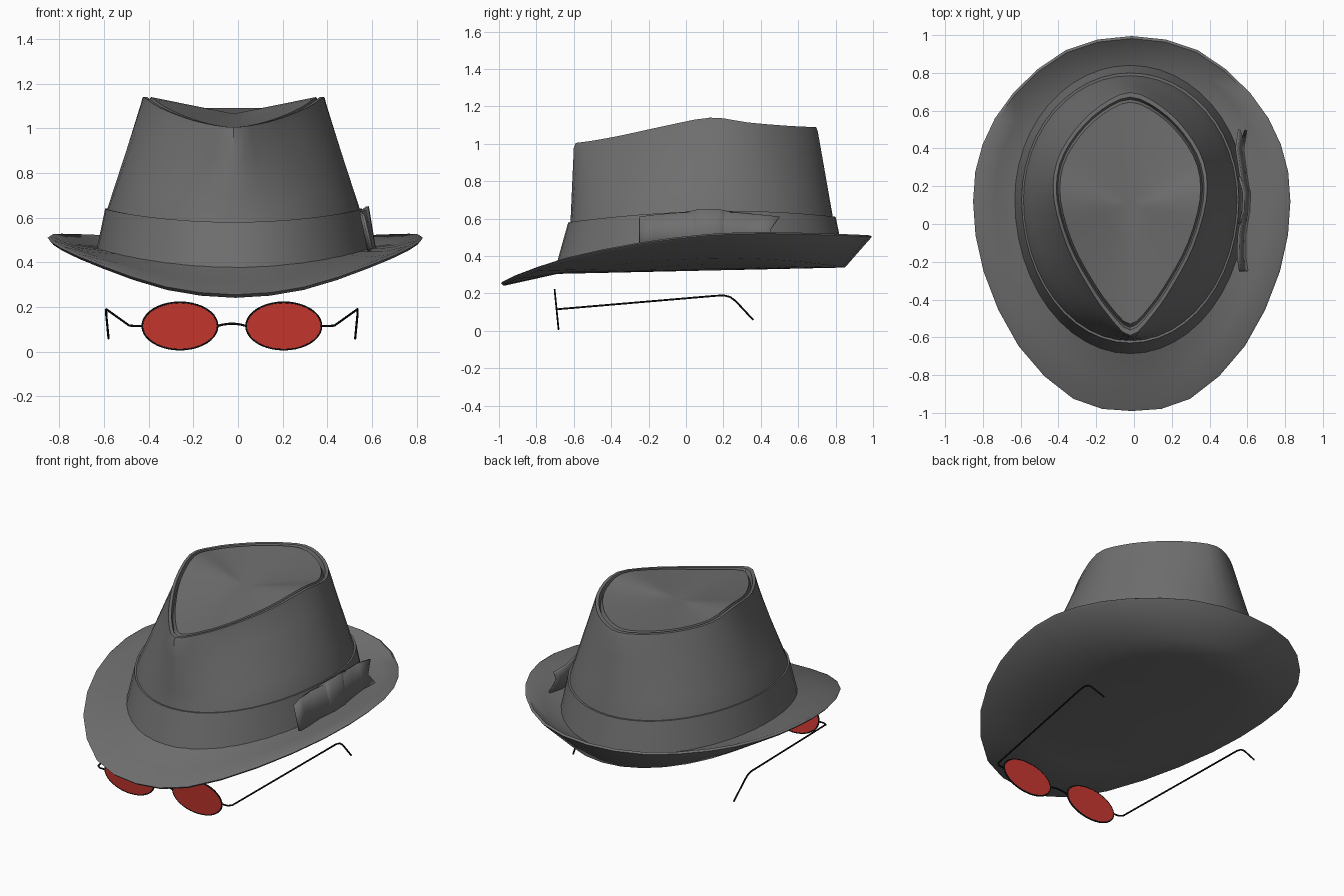
import bpy, bmesh, math
from mathutils import Vector

if "Cube" in bpy.data.objects:
    bpy.data.objects.remove(bpy.data.objects["Cube"])


def material(name, color):
    m = bpy.data.materials.new(name)
    m.diffuse_color = (*color, 1)
    m.use_nodes = True
    m.node_tree.nodes["Principled BSDF"].inputs["Base Color"].default_value = m.diffuse_color
    return m


FELT = material("dark_felt", (0.16, 0.16, 0.16))
BLACK = material("black_wire", (0.01, 0.01, 0.01))
RED = material("red_glass", (0.6, 0.04, 0.03))


def finish(ob, mat, angle=40):
    ob.data.materials.append(mat)
    bpy.ops.object.select_all(action='DESELECT')
    bpy.context.view_layer.objects.active = ob
    ob.select_set(True)
    bpy.ops.object.shade_smooth_by_angle(angle=math.radians(angle))
    return ob


def loft(name, rings, mat, closed=True, angle=40):
    """Skin a list of point rings; a one-point ring closes with a fan."""
    bm = bmesh.new()
    rows = [[bm.verts.new(p) for p in r] for r in rings]
    for a, b in zip(rows, rows[1:]):
        n = max(len(a), len(b))
        for i in range(n if closed else n - 1):
            j = (i + 1) % n
            if len(a) == 1:
                bm.faces.new((a[0], b[j], b[i]))
            elif len(b) == 1:
                bm.faces.new((a[i], a[j], b[0]))
            else:
                bm.faces.new((a[i], a[j], b[j], b[i]))
    bmesh.ops.recalc_face_normals(bm, faces=bm.faces[:])
    me = bpy.data.meshes.new(name)
    bm.to_mesh(me)
    bm.free()
    ob = bpy.data.objects.new(name, me)
    bpy.context.collection.objects.link(ob)
    return finish(ob, mat, angle)


def smooth_loop(half, sub, cx):
    """Mirror a front-to-back half outline and round it with a closed spline."""
    p = [Vector(v) for v in half]
    p += [Vector((-v.x, v.y, v.z)) for v in p[-2:0:-1]]
    n, out = len(p), []
    for i in range(n):
        a, b, c, d = (p[(i + k) % n] for k in (-1, 0, 1, 2))
        for k in range(sub):
            t = k / sub
            q = 0.5 * (2 * b + (c - a) * t + (2 * a - 5 * b + 4 * c - d) * t * t
                       + (3 * b - a - 3 * c + d) * t ** 3)
            out.append(q + Vector((cx, 0, 0)))
    return out


def egg(n, rx, front, back, zf, cx=-0.02, cy=0.13):
    """Egg-shaped ring starting at the front; zf(x, y, angle) gives the height."""
    out = []
    for i in range(n):
        t = 2 * math.pi * i / n
        ry = cy - front if math.cos(t) > 0 else back - cy
        x, y = rx * math.sin(t), cy - ry * math.cos(t)
        out.append(Vector((x + cx, y, zf(x, y, t))))
    return out


def scaled(ring, s, dz=0.0, cy=0.1, cx=-0.02):
    return [Vector((cx + (p.x - cx) * s, cy + (p.y - cy) * s, p.z + dz)) for p in ring]


def mix(a, b, t, dz=0.0):
    return [p.lerp(q, t) + Vector((0, 0, dz)) for p, q in zip(a, b)]


def under(x, y, t=0):
    return 0.32 + 0.022 * y + 0.17 * x * x


def brim_top(x, y, t=0):
    return under(x, y) + 0.08


def band_top(x, y, t):
    return 0.595 - 0.015 * math.cos(t) + 0.045 * math.sin(t) ** 2


# Brim: boat-shaped closed underside, curled edge, sloping upper face
rim = smooth_loop([(0, -.99, .255), (.31, -.925, .29), (.60, -.645, .385),
                   (.785, -.25, .465), (.84, .12, .51), (.79, .42, .52),
                   (.63, .69, .515), (.35, .92, .507), (0, .995, .503)], 2, -0.012)
n = len(rim)
low = [egg(n, .62 * s, .13 - .82 * s, .13 + .72 * s, under) for s in (.35, .7, 1)]
top = egg(n, .60, -.67, .83, brim_top)
loft("brim", [[Vector((-.02, .13, .323))], *low, scaled(rim, .985, -.014),
              scaled(rim, 1.0), scaled(rim, .985, .008), mix(rim, top, .5, -.008), top],
     FELT, angle=60)

# Crown: egg base lofted to a teardrop top with a grooved, dished panel
tip = smooth_loop([(0, -.60, 1.005), (.12, -.49, 1.02), (.23, -.33, 1.05),
                   (.34, -.12, 1.095), (.41, .13, 1.14), (.395, .33, 1.115),
                   (.30, .50, 1.10), (.16, .635, 1.092), (0, .705, 1.09)], 3, -0.02)
n = len(tip)
foot = egg(n, .60, -.67, .82, lambda x, y, t: brim_top(x, y) - .03)
waist = egg(n, .565, -.618, .785, band_top)
shoulder = scaled(tip, 1.0, -.025)
panel = [[p.lerp(Vector((p.x, p.y, 1.065)), 1 - s / .9) for p in scaled(tip, s)]
         for s in (.9, .65, .35)]
loft("crown", [foot, waist, *[mix(waist, shoulder, k / 4) for k in (1, 2, 3)], shoulder,
               scaled(tip, .985), scaled(tip, .945), scaled(tip, .925, -.03),
               scaled(tip, .905, -.01), *panel, [Vector((-.02, .1, 1.065))]], FELT)

# Hat band around the foot of the crown
band_low = egg(n, .615, -.69, .845, lambda x, y, t: brim_top(x, y) - .02)
band_high = egg(n, .575, -.63, .80, band_top)
loft("hat_band", [band_low, band_high, scaled(band_high, .97, -.002)], FELT)


# Ribbon bow on the right side
def ribbon(name, profile, notch):
    rows = []
    for f in (0, .5, 1):
        row = [Vector((x + .018 - .036 * f, y, lo + (hi - lo) * f)) for y, x, lo, hi in profile]
        if f == .5:
            row[-1].y -= notch
        rows.append(row)
    ob = loft(name, rows, FELT, closed=False)
    mod = ob.modifiers.new("thickness", 'SOLIDIFY')
    mod.thickness = 0.012
    mod.offset = 0


ribbon("bow", [(-.25, .58, .46, .61), (-.17, .568, .45, .62), (-.06, .572, .44, .63),
               (.05, .59, .44, .635), (.2, .59, .44, .635), (.3, .575, .44, .63),
               (.4, .56, .46, .62), (.5, .575, .47, .61)], .05)
ribbon("bow_knot", [(.0, .575, .44, .635), (.07, .596, .435, .65),
                    (.17, .598, .435, .65), (.25, .575, .44, .635)], 0)


# Glasses: tilted oval lenses, wire rims, bridge and temples
def wire(name, pts, cyclic=False):
    cu = bpy.data.curves.new(name, 'CURVE')
    cu.dimensions = '3D'
    cu.bevel_depth = 0.005
    cu.bevel_resolution = 2
    cu.use_fill_caps = True
    sp = cu.splines.new('POLY')
    sp.points.add(len(pts) - 1)
    for q, p in zip(sp.points, pts):
        q.co = (*p, 1)
    sp.use_cyclic_u = cyclic
    ob = bpy.data.objects.new(name, cu)
    bpy.context.collection.objects.link(ob)
    bpy.ops.object.select_all(action='DESELECT')
    bpy.context.view_layer.objects.active = ob
    ob.select_set(True)
    bpy.ops.object.convert(target='MESH')
    finish(bpy.context.object, BLACK)


GX = -0.0275
for side, label in ((-1, "left"), (1, "right")):
    cx = GX + side * .2325
    oval = [Vector((.168 * math.cos(a), -.1 * .105 * math.sin(a), .105 * math.sin(a)))
            for a in (2 * math.pi * i / 40 for i in range(40))]
    c = Vector((cx, -.692, .115))
    d = Vector((0, .004, 0))
    loft(label + "_lens", [[c - d], [c + p - d for p in oval], [c + p + d for p in oval],
                           [c + d]], RED)
    wire(label + "_lens_rim", [c + p for p in oval], True)
    wire(label + "_temple", [(GX + side * x, y, z) for x, y, z in
                             ((.40, -.692, .115), (.44, -.69, .115), (.46, -.675, .117),
                              (.558, .15, .187), (.562, .2, .19), (.563, .235, .182),
                              (.562, .265, .16), (.552, .36, .058))])
wire("bridge", [(GX + .0645 * k, -.692, .125 - .01 * k * k) for k in (-1, -.6, -.2, .2, .6, 1)])
